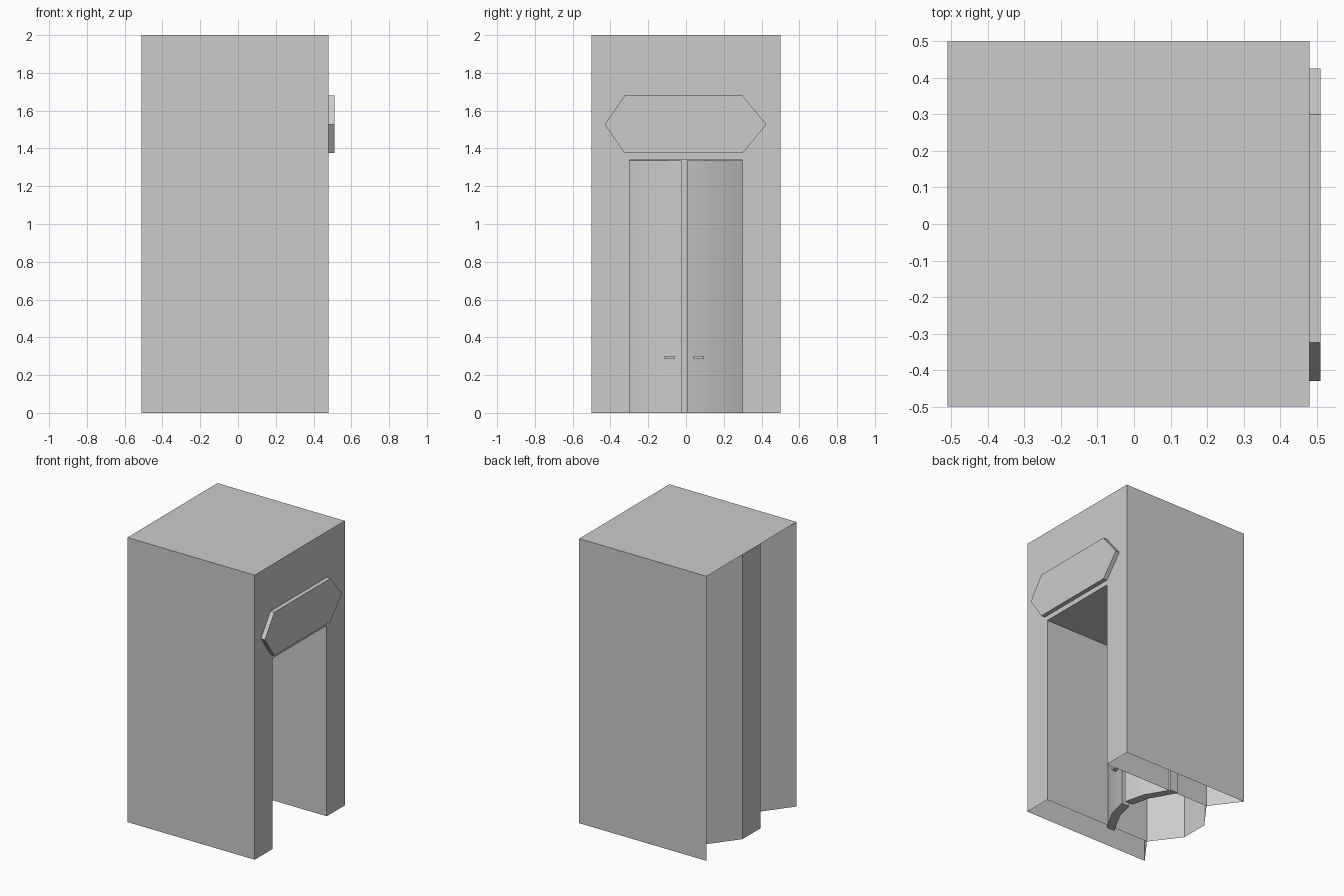
import bpy, bmesh

if "Cube" in bpy.data.objects:
    bpy.data.objects.remove(bpy.data.objects["Cube"])

X0, X1, H, DH = -0.51, 0.48, 2.0, 1.34


def finish(bm, name, smooth=True):
    bmesh.ops.remove_doubles(bm, verts=bm.verts, dist=1e-4)
    bmesh.ops.recalc_face_normals(bm, faces=bm.faces)
    me = bpy.data.meshes.new(name)
    bm.to_mesh(me)
    bm.free()
    ob = bpy.data.objects.new(name, me)
    bpy.context.collection.objects.link(ob)
    if smooth:
        bpy.context.view_layer.objects.active = ob
        ob.select_set(True)
        bpy.ops.object.shade_smooth_by_angle(angle=0.5)
        ob.select_set(False)
    return ob


def face(bm, pts):
    bm.faces.new([bm.verts.new(p) for p in pts])


def walls(bm, path, z0, z1):
    for (ax, ay), (bx, by) in zip(path, path[1:]):
        face(bm, [(ax, ay, z0), (bx, by, z0), (bx, by, z1), (ax, ay, z1)])


def prism(name, pts, offset):
    bm = bmesh.new()
    f = bm.faces.new([bm.verts.new(p) for p in pts])
    ext = bmesh.ops.extrude_face_region(bm, geom=[f], use_keep_orig=True)
    vs = [e for e in ext["geom"] if isinstance(e, bmesh.types.BMVert)]
    bmesh.ops.translate(bm, verts=vs, vec=offset)
    return finish(bm, name)


def mirrored(path):
    return path + [(x, -y) for x, y in reversed(path)]


# outer shell: side walls, notched back with three-sided bay, open bottom
bm = bmesh.new()
walls(bm, mirrored([(X1, 0.5), (X0, 0.5), (-0.36, 0.3), (X0, 0.1)]), 0, H)
face(bm, [(X0, -0.5, H), (X1, -0.5, H), (X1, 0.5, H), (X0, 0.5, H)])
# wall with the doorway cut out
face(bm, [(X1, y, z) for y, z in [(-0.5, 0), (-0.3, 0), (-0.3, DH), (0.3, DH),
                                  (0.3, 0), (0.5, 0), (0.5, H), (-0.5, H)]])
finish(bm, "booth_shell", False)

# passage side walls and ceiling
bm = bmesh.new()
for s in (-1, 1):
    walls(bm, [(X1, 0.3 * s), (-0.36, 0.3 * s)], 0, DH)
face(bm, [(x, y, DH) for x, y in
          mirrored([(X1, 0.3), (-0.36, 0.3), (X0, 0.1)])])
finish(bm, "passage_lining", False)

# hexagonal sign board above the doorway
prism("sign_board", [(X1, y, z) for y, z in
      [(-0.43, 1.527), (-0.325, 1.375), (0.3, 1.375),
       (0.425, 1.527), (0.3, 1.68), (-0.325, 1.68)]], (0.03, 0, 0))

# pair of bowed doors with low handles
for s, side in ((-1, "left"), (1, "right")):
    def Y(v):
        return -0.01 + s * v
    prism(side + "_door", [(x, Y(y), 0) for x, y in
          [(0.08, 0.015), (0.045, 0.16), (-0.05, 0.32), (-0.11, 0.32),
           (-0.015, 0.15), (0.02, 0.015)]], (0, 0, DH - 0.005))
    prism(side + "_handle", [(x, Y(y), 0.285) for x, y in
          [(0.06, 0.05), (0.095, 0.05), (0.095, 0.105), (0.05, 0.105)]],
          (0, 0, 0.015))
